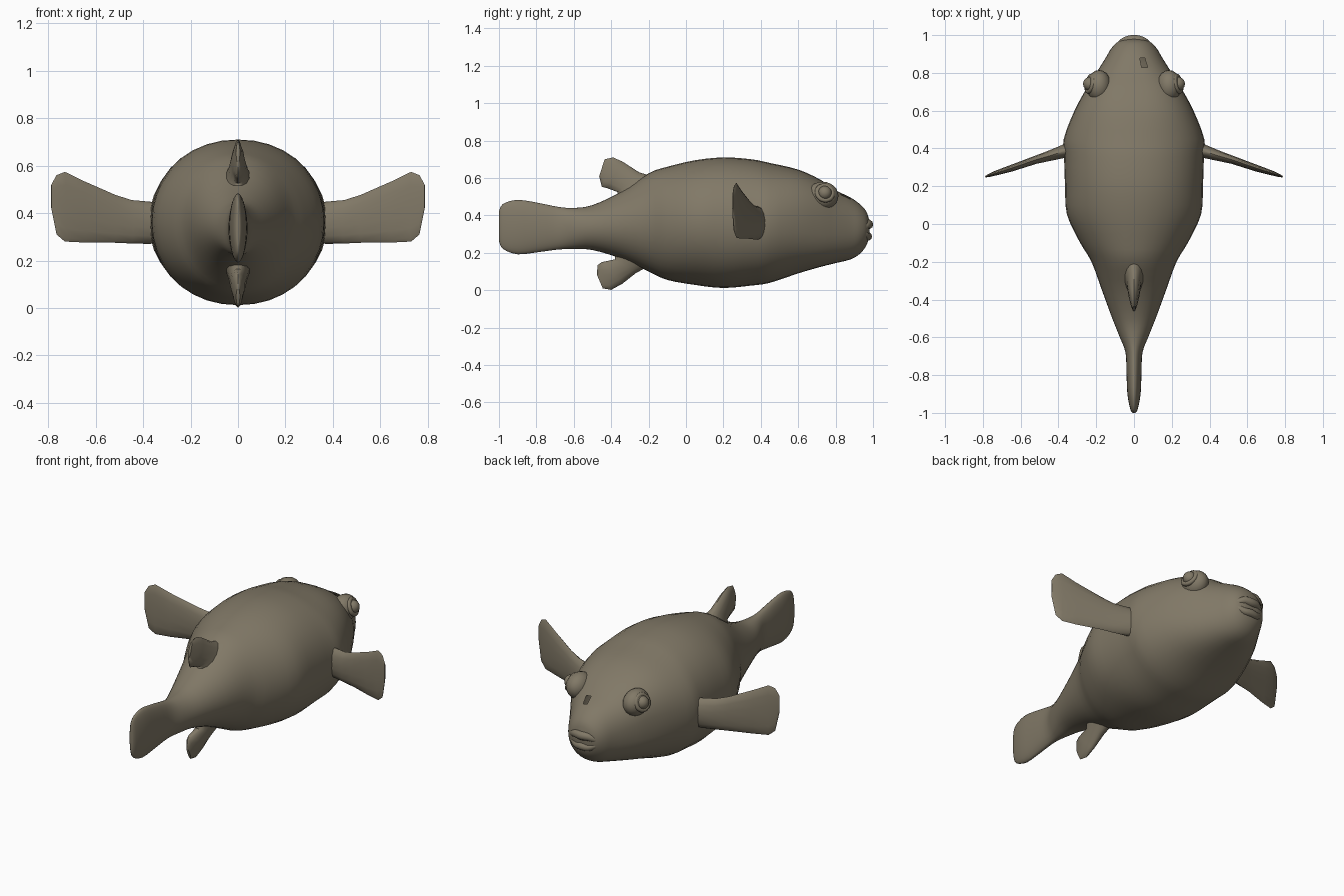
import bpy, bmesh, math
from mathutils import Vector

if "Cube" in bpy.data.objects:
    bpy.data.objects.remove(bpy.data.objects["Cube"])

mat = bpy.data.materials.new("olive grey skin")
mat.diffuse_color = (0.22, 0.19, 0.135, 1)
mat.use_nodes = True
mat.node_tree.nodes["Principled BSDF"].inputs["Base Color"].default_value = mat.diffuse_color


def finish(obj, angle=50):
    obj.data.materials.clear()
    obj.data.materials.append(mat)
    bpy.ops.object.select_all(action='DESELECT')
    obj.select_set(True)
    bpy.context.view_layer.objects.active = obj
    bpy.ops.object.shade_smooth_by_angle(angle=math.radians(angle))
    return obj


def loft(name, rings, keep=None):
    """Skin a list of closed rings, cap both ends, drop faces failing keep()."""
    bm = bmesh.new()
    vs = [[bm.verts.new(p) for p in r] for r in rings]
    n = len(rings[0])
    for a, b in zip(vs, vs[1:]):
        for i in range(n):
            bm.faces.new((a[i], a[(i + 1) % n], b[(i + 1) % n], b[i]))
    bm.faces.new(vs[0][::-1])
    bm.faces.new(vs[-1])
    bmesh.ops.recalc_face_normals(bm, faces=bm.faces)
    if keep:
        bad = [f for f in bm.faces if not keep(f.calc_center_median())]
        bmesh.ops.delete(bm, geom=bad, context='FACES')
    me = bpy.data.meshes.new(name)
    bm.to_mesh(me)
    bm.free()
    obj = bpy.data.objects.new(name, me)
    bpy.context.collection.objects.link(obj)
    return finish(obj)


def smooth_rows(rows, steps):
    """Catmull-Rom interpolation between table rows."""
    out = []
    for i in range(len(rows) - 1):
        p = [rows[max(0, min(len(rows) - 1, i + k))] for k in (-1, 0, 1, 2)]
        for s in range(steps):
            t = s / steps
            out.append([0.5 * (2 * b + (c - a) * t + (2 * a - 5 * b + 4 * c - d) * t * t
                               + (3 * b - a - 3 * c + d) * t ** 3)
                        for a, b, c, d in zip(*p)])
    return out + [list(rows[-1])]


def spow(v, e):
    return math.copysign(abs(v) ** e, v)


# Body and tail: y, bottom z, top z, half width, squareness
body = [(-1.0, .265, .42, .008, 2), (-.98, .222, .46, .02, 2), (-.9, .192, .483, .035, 2),
        (-.78, .205, .465, .04, 2), (-.68, .218, .445, .045, 2), (-.6, .22, .44, .075, 2),
        (-.5, .215, .455, .115, 2), (-.35, .17, .525, .17, 2), (-.2, .10, .625, .225, 2),
        (-.1, .055, .66, .285, 2), (.05, .028, .695, .355, 2), (.2, .012, .71, .365, 2.1),
        (.35, .025, .70, .37, 2.1), (.45, .04, .68, .372, 2.1), (.6, .09, .645, .315, 2.3),
        (.72, .125, .59, .25, 2.5), (.8, .145, .535, .20, 2.4), (.88, .165, .495, .15, 2.2),
        (.93, .195, .46, .12, 2.1), (.965, .24, .42, .085, 2), (.98, .29, .37, .04, 2)]
N = 36
rings = []
for y, lo, hi, w, e in smooth_rows(body, 3):
    zc, h = (lo + hi) / 2, (hi - lo) / 2
    rings.append([(w * spow(math.cos(2 * math.pi * i / N), 2 / e), y,
                   zc + h * spow(math.sin(2 * math.pi * i / N), 2 / e)) for i in range(N)])


def outside_blowhole(c):
    # small ragged opening on the right of the forehead
    return not (c.z > .42 and .82 < c.y < .90 and .022 < c.x < .035 + (.90 - c.y) * .5)


loft("body", rings, outside_blowhole)


def fin(name, stations, normal, n=14):
    """Fin lofted from (edge point, edge point, half thickness) stations."""
    normal = Vector(normal).normalized()
    rs = []
    for a, b, t in stations:
        a, b = Vector(a), Vector(b)
        rs.append([(a + b) / 2 + (a - b) / 2 * math.cos(2 * math.pi * i / n)
                   + normal * t * math.sin(2 * math.pi * i / n) for i in range(n)])
    return loft(name, rs)


# Top and bottom fins: front y, z, rear y, z, half thickness
back_fin = [(-.15, .60, -.38, .47, .06), (-.25, .63, -.365, .525, .04),
            (-.34, .688, -.42, .545, .028), (-.39, .71, -.45, .553, .018),
            (-.435, .70, -.464, .61, .008)]
belly_fin = [(-.18, .14, -.38, .24, .06), (-.27, .09, -.38, .165, .04),
             (-.34, .035, -.45, .15, .03), (-.40, .002, -.472, .135, .02),
             (-.445, .01, -.477, .085, .008)]
for name, rows in (("back_fin", back_fin), ("belly_fin", belly_fin)):
    fin(name, [((0, a, b), (0, c, d), t) for a, b, c, d, t in rows], (1, 0, 0))

# Side fins: x, y, bottom z, top z, half thickness
side_fin = [(.30, .40, .29, .44, .05), (.37, .385, .27, .448, .036), (.45, .36, .272, .455, .028),
            (.52, .34, .275, .478, .022), (.65, .295, .276, .535, .018),
            (.73, .27, .28, .574, .013), (.765, .258, .31, .56, .009), (.787, .25, .42, .52, .004)]
# Lips: half width, bulge of the curve, height
lips = (("upper_lip", .352, .975, .026), ("lower_lip", .288, .972, .023))

for side, s in (("right", 1), ("left", -1)):
    fin(side + "_side_fin", [((s * x, y, hi), (s * x, y, lo), t)
                             for x, y, lo, hi, t in side_fin], (s * .35, .94, 0))
    # Eye: brow mound, eyelid ring and eyeball
    bpy.ops.mesh.primitive_uv_sphere_add(segments=20, ring_count=12, radius=1,
                                         location=(s * .185, .73, .505))
    mound = bpy.context.object
    mound.name = side + "_brow"
    mound.scale = (.065, .085, .075)
    finish(mound)
    out = Vector((s * .88, .2, .35)).normalized()
    rot = out.to_track_quat('Z', 'Y').to_euler()
    bpy.ops.mesh.primitive_torus_add(major_segments=20, minor_segments=8, major_radius=.042,
                                     minor_radius=.013, location=(s * .232, .742, .52), rotation=rot)
    lid = bpy.context.object
    lid.name = side + "_eyelid"
    finish(lid)
    bpy.ops.mesh.primitive_uv_sphere_add(segments=16, ring_count=10, radius=.037,
                                         location=(s * .233, .742, .52))
    ball = bpy.context.object
    ball.name = side + "_eye"
    finish(ball)

# Mouth: two curved lips with a gap between them
for name, z, front, r in lips:
    rows = [(-.10, .915, .318), (-.075, .95, (z + .32) / 2), (-.04, front - .006, z),
            (0, front, z), (.04, front - .006, z), (.075, .95, (z + .32) / 2), (.10, .915, .318)]
    path = [Vector(p) for p in smooth_rows(rows, 3)]
    rs = []
    for i, p in enumerate(path):
        d = (path[min(i + 1, len(path) - 1)] - path[max(i - 1, 0)]).normalized()
        u = d.cross(Vector((0, 0, 1))).normalized()
        v = u.cross(d)
        k = r * (1 - .55 * (abs(p.x) / .10) ** 2)
        rs.append([p + k * (u * math.cos(a) + v * math.sin(a))
                   for a in (2 * math.pi * j / 10 for j in range(10))])
    loft(name, rs)
